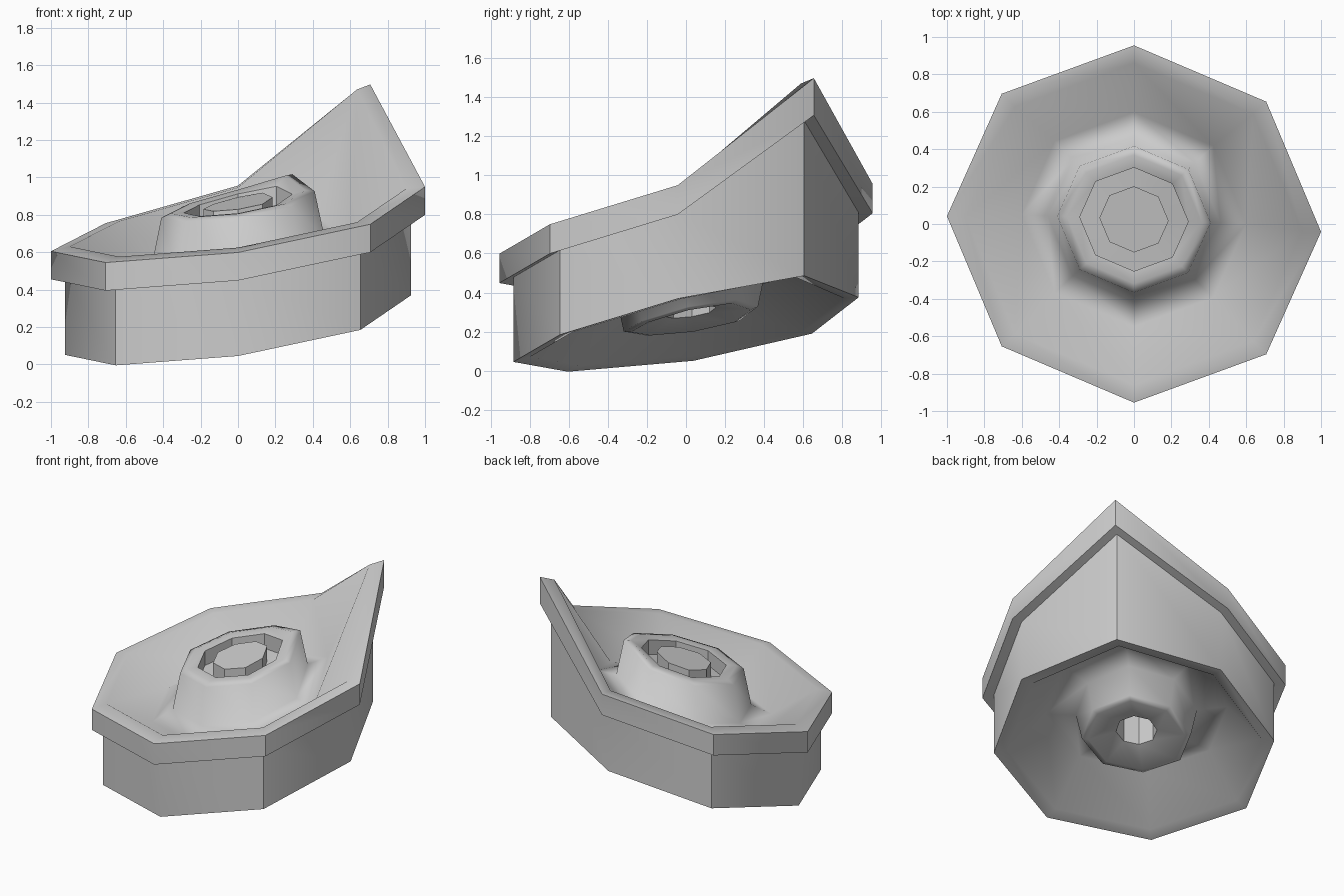
import bpy, bmesh, math

if "Cube" in bpy.data.objects:
    bpy.data.objects.remove(bpy.data.objects["Cube"])

SIDES = 8


def place(r, c, lift, k):
    """Point k on an octagon ring: sheared tilt plus a raised back right corner."""
    a = 2 * math.pi * k / SIDES
    x = r * math.cos(a)
    inner = max(0.0, min(1.0, (0.9 - r) / 0.3))
    y = 0.955 * r * math.sin(a) - 0.03 * x + 0.025 * inner
    if k % 4 == 0:
        y -= 0.012 * x
    z = c + 0.18 * x + 0.187 * y
    corner = {1: lift, 3: -0.025 * r, 5: 0.017 * r, 7: -0.025 * r}
    return x, y, z + corner.get(k, 0.0)


def ring_solid(name, profile, sharp_rings):
    """Closed solid from octagon rings (radius, height, corner lift), capped at both ends."""
    bm = bmesh.new()
    rings = [[bm.verts.new(place(r, c, l, k)) for k in range(SIDES)] for r, c, l in profile]
    for a, b in zip(rings, rings[1:]):
        for k in range(SIDES):
            n = (k + 1) % SIDES
            bm.faces.new((a[k], a[n], b[n]))
            bm.faces.new((a[k], b[n], b[k]))
    bm.faces.new(rings[0])
    bm.faces.new(rings[-1])
    bmesh.ops.recalc_face_normals(bm, faces=bm.faces)
    for f in bm.faces:
        f.smooth = True
    # Crisp edges around the marked rings
    for i in sharp_rings:
        for k in range(SIDES):
            bm.edges.get((rings[i][k], rings[i][(k + 1) % SIDES])).smooth = False
    # Crisp vertical edges: every corner of narrow walls, diagonal corners of wide ones
    for i, (a, b) in enumerate(zip(profile, profile[1:])):
        if a[0] == b[0]:
            for k in range(SIDES):
                if a[0] < 0.5 or k % 2:
                    bm.edges.get((rings[i][k], rings[i + 1][k])).smooth = False
    mesh = bpy.data.meshes.new(name)
    bm.to_mesh(mesh)
    bm.free()
    obj = bpy.data.objects.new(name, mesh)
    bpy.context.collection.objects.link(obj)
    return obj


# Profile runs from the centre post, over the dish and rim, down to the underside
post = [(0.185, 0.857, 0.01), (0.185, 0.75, 0.01)]
groove = [(0.29, 0.75, 0.02), (0.29, 0.855, 0.02)]
boss = [(0.36, 0.865, 0.05), (0.41, 0.85, 0.06), (0.462, 0.60, 0.05)]
dish = [(0.60, 0.555, 0.10), (0.90, 0.785, 0.46)]
rim = [(1.0, 0.777, 0.47), (1.0, 0.627, 0.43)]
wall = [(0.925, 0.643, 0.405), (0.925, 0.21, 0.045)]
underside = [(0.84, 0.22, 0.05), (0.60, 0.46, 0.06), (0.40, 0.44, 0.02),
             (0.36, 0.26, 0.01), (0.32, 0.25, 0.01), (0.135, 0.295, 0.0),
             (0.135, 0.60, 0.0)]

profile = post + groove + boss + dish + rim + wall + underside
ring_solid("tilted_dish_base", profile, [0, 1, 2, 3, 9, 10, 11, 12, 18, 19])
